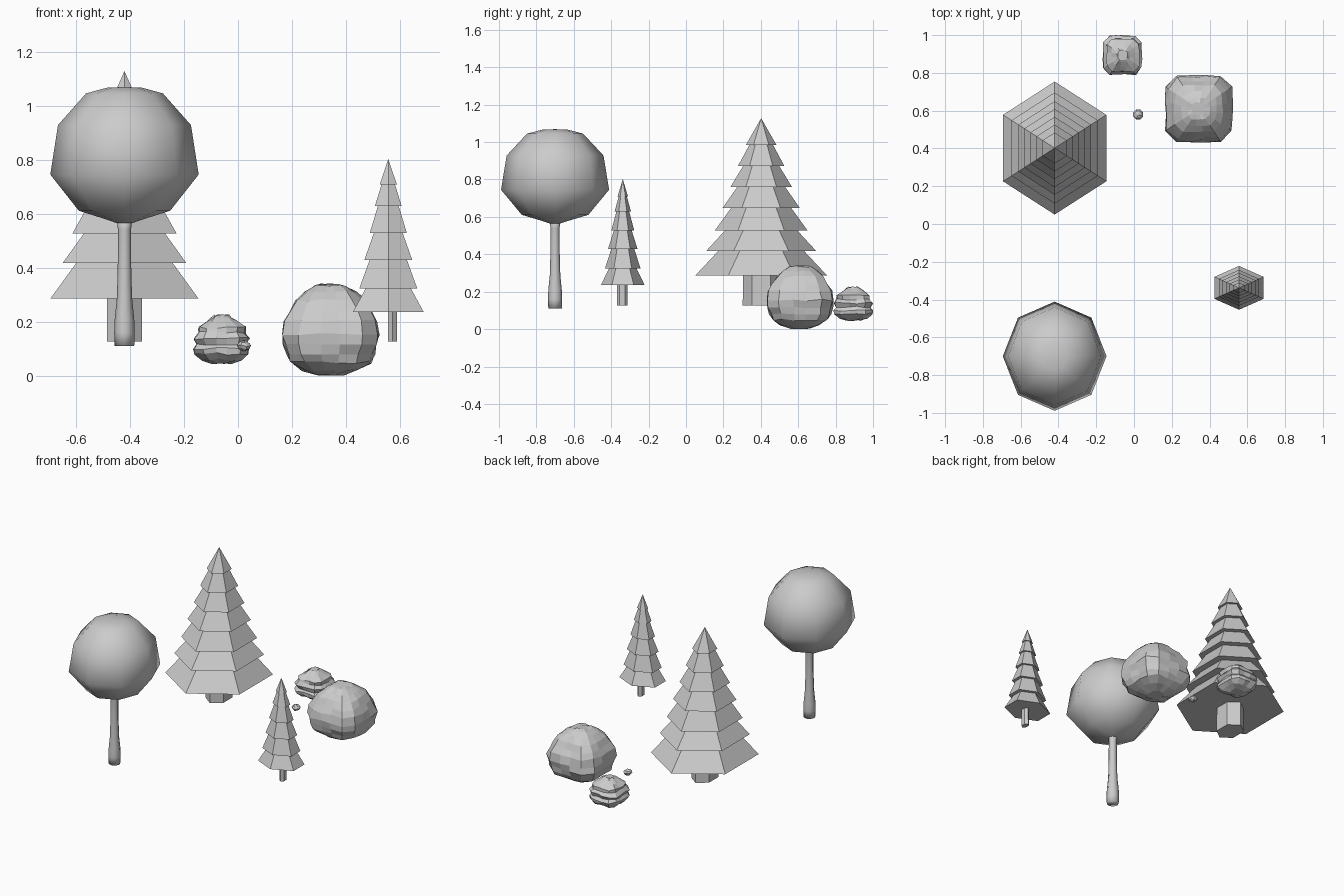
import bpy, bmesh, math, random
from math import sin, cos, pi

if "Cube" in bpy.data.objects:
    bpy.data.objects.remove(bpy.data.objects["Cube"])


def skin(name, rings, smooth=False):
    """Join equal-sized rings (bottom to top) into a closed solid."""
    bm = bmesh.new()
    loops = [[bm.verts.new(p) for p in ring] for ring in rings]
    n = len(loops[0])
    for a, b in zip(loops, loops[1:]):
        for i in range(n):
            j = (i + 1) % n
            bm.faces.new((a[i], a[j], b[j], b[i]))
    bm.faces.new(loops[0][::-1])
    bm.faces.new(loops[-1])
    bmesh.ops.remove_doubles(bm, verts=bm.verts, dist=0.0005)
    bmesh.ops.recalc_face_normals(bm, faces=bm.faces)
    me = bpy.data.meshes.new(name)
    bm.to_mesh(me)
    bm.free()
    ob = bpy.data.objects.new(name, me)
    bpy.context.collection.objects.link(ob)
    for p in me.polygons:
        p.use_smooth = smooth
    return ob


def lathe(name, centre, profile, sides, sx=1.0, smooth=False):
    """Spin (radius, z) pairs with a corner on the +y axis; sx stretches x."""
    cx, cy = centre
    rings = [[(cx - sx * r * sin(2 * pi * i / sides),
               cy + r * cos(2 * pi * i / sides), z) for i in range(sides)]
             for r, z in profile]
    return skin(name, rings, smooth)


def pine(name, centre, sx, radii, heights, trunk_centre, trunk_r, trunk_sx, trunk_z):
    """Stacked six-sided skirts, each tucked under the next one."""
    profile = []
    for k, r in enumerate(radii):
        top = radii[k + 1] * 0.78 if k + 1 < len(radii) else 0.0001
        profile += [(r, heights[k]), (top, heights[k + 1])]
    lathe(name + "_foliage", centre, profile, 6, sx)
    lathe(name + "_trunk", trunk_centre,
          [(trunk_r * 1.02, trunk_z), (trunk_r, heights[0] + 0.01)], 6, trunk_sx)


def rock(name, centre, profile, half_y, seed, rough, per_side=4):
    """Chunky layered boulder: squarish rings of (half width, z), jittered."""
    rng = random.Random(seed)
    cx, cy = centre
    widest = max(w for w, z in profile)
    sy = half_y / widest
    rings = []
    for w, z in profile:
        ring = []
        power = 5.5 if w > widest * 0.7 else 3.2
        n = per_side * 4
        for i in range(n):
            a = 2 * pi * (i + 0.5) / n
            c, s = cos(a), sin(a)
            k = (abs(c) ** power + abs(s) ** power) ** (-1 / power)
            k *= 1 + rng.uniform(-rough, rough * 0.4)
            ring.append((cx + w * k * c, cy + w * sy * k * s,
                         z + rng.uniform(-rough, rough) * 0.08))
        rings.append(ring)
    return skin(name, rings)


# round tree: smooth trunk and eight-sided crown
ROUND = (-0.42, -0.70)
lathe("round_tree_trunk", ROUND,
      [(0.036, 0.11), (0.038, 0.16), (0.036, 0.21), (0.028, 0.29),
       (0.025, 0.40), (0.024, 0.54), (0.030, 0.59)], 8, 1.0, True)
lathe("round_tree_crown", ROUND,
      [(0.03, 0.565), (0.065, 0.577), (0.178, 0.611), (0.289, 0.745),
       (0.259, 0.928), (0.15, 1.045), (0.07, 1.066), (0.001, 1.069)], 8, 0.95, True)

# two pines
pine("large_pine", (-0.42, 0.402), 0.897,
     [0.352, 0.294, 0.248, 0.207, 0.165, 0.124, 0.082],
     [0.287, 0.418, 0.527, 0.647, 0.759, 0.872, 0.984, 1.128],
     (-0.42, 0.402), 0.097, 0.76, 0.127)
pine("small_pine", (0.556, -0.338), 1.3,
     [0.116, 0.095, 0.079, 0.061, 0.044, 0.028],
     [0.237, 0.324, 0.428, 0.528, 0.628, 0.709, 0.802],
     (0.571, -0.341), 0.028, 0.68, 0.127)

# rocks
rock("large_rock", (0.342, 0.61),
     [(0.05, 0.005), (0.105, 0.022), (0.15, 0.05), (0.165, 0.08), (0.176, 0.115),
      (0.178, 0.155), (0.172, 0.205), (0.152, 0.24), (0.128, 0.28),
      (0.095, 0.31), (0.06, 0.332), (0.035, 0.338)], 0.176, 4, 0.06)
rock("medium_rock", (-0.06, 0.894),
     [(0.04, 0.048), (0.075, 0.06), (0.100, 0.082), (0.105, 0.10), (0.092, 0.118),
      (0.104, 0.138), (0.088, 0.16), (0.088, 0.178), (0.062, 0.20),
      (0.038, 0.216), (0.026, 0.225)], 0.106, 9, 0.06)
rock("small_rock", (0.022, 0.58),
     [(0.010, 0.093), (0.021, 0.102), (0.026, 0.111), (0.019, 0.122),
      (0.006, 0.129)], 0.026, 2, 0.04, 2)
